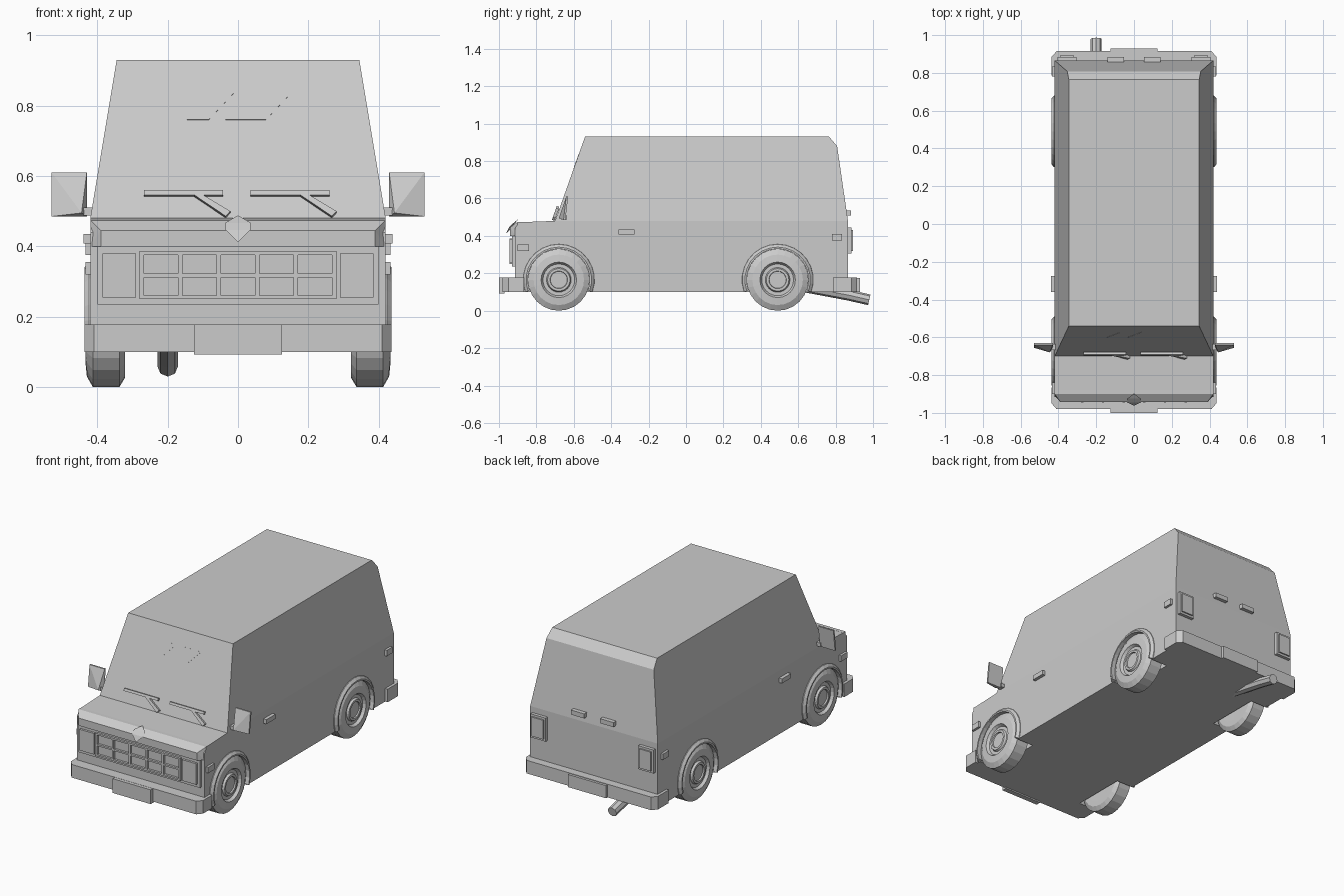
import bpy, bmesh, math
from mathutils import Vector, Matrix

if "Cube" in bpy.data.objects:
    bpy.data.objects.remove(bpy.data.objects["Cube"])


def finish(name, bm, mirror=False):
    """Turn a bmesh into an object, optionally doubled across x = 0."""
    if mirror:
        dup = bmesh.ops.duplicate(bm, geom=bm.verts[:] + bm.edges[:] + bm.faces[:])["geom"]
        for v in dup:
            if isinstance(v, bmesh.types.BMVert):
                v.co.x *= -1
    bmesh.ops.recalc_face_normals(bm, faces=bm.faces[:])
    me = bpy.data.meshes.new(name)
    bm.to_mesh(me)
    bm.free()
    ob = bpy.data.objects.new(name, me)
    bpy.context.collection.objects.link(ob)
    return ob


def hull(name, pts, mirror=False):
    bm = bmesh.new()
    for p in pts:
        bm.verts.new(p)
    bmesh.ops.convex_hull(bm, input=bm.verts[:])
    bmesh.ops.dissolve_limit(bm, angle_limit=0.01, verts=bm.verts[:], edges=bm.edges[:])
    return finish(name, bm, mirror)


def box(name, xs, ys, zs, mirror=False):
    return hull(name, [(x, y, z) for x in xs for y in ys for z in zs], mirror)


def lathe(bm, profile, cy, cz, steps, a0=0.0, a1=2 * math.pi):
    """Spin (radius, x) points about an x-parallel axis through (cy, cz)."""
    vs = [bm.verts.new((x, cy + r, cz)) for r, x in profile]
    es = [bm.edges.new(e) for e in zip(vs, vs[1:])]
    full = a1 - a0 > 6.2
    bmesh.ops.rotate(bm, verts=vs, cent=(0, cy, cz), matrix=Matrix.Rotation(a0, 3, 'X'))
    bmesh.ops.spin(bm, geom=vs + es, cent=(0, cy, cz), axis=(1, 0, 0),
                   angle=a1 - a0, steps=steps, use_merge=full)
    bmesh.ops.remove_doubles(bm, verts=bm.verts[:], dist=1e-4)


AXLES, AXLE_Z = (-0.68, 0.49), 0.165
BELT = 0.48

# Body shell: side profile extruded, then tapered above the belt line
bm = bmesh.new()
profile = [(-0.915, 0.1), (-0.915, 0.44), (-0.89, 0.473), (-0.70, BELT), (-0.54, 0.93),
           (0.765, 0.93), (0.808, 0.88), (0.866, BELT), (0.866, 0.1)]
face = bm.faces.new([bm.verts.new((-1, y, z)) for y, z in profile])
ext = bmesh.ops.extrude_face_region(bm, geom=[face], use_keep_orig=True)["geom"]
for v in ext:
    if isinstance(v, bmesh.types.BMVert):
        v.co.x = 1
bmesh.ops.bisect_plane(bm, geom=bm.verts[:] + bm.edges[:] + bm.faces[:],
                       plane_co=(0, 0, BELT), plane_no=(0, 0, 1), dist=1e-5)
for v in bm.verts:
    taper = max(0, v.co.z - BELT) / (0.93 - BELT)
    v.co.x *= 0.42 - 0.075 * taper
body = finish("body", bm)

# Wheel wells cut out of the body
bm = bmesh.new()
for y in AXLES:
    for s in (-1, 1):
        bmesh.ops.create_cone(bm, cap_ends=True, segments=24, radius1=0.178, radius2=0.178, depth=0.3,
                              matrix=Matrix.Translation((s * 0.46, y, AXLE_Z))
                              @ Matrix.Rotation(math.pi / 2, 4, 'Y'))
cutter = finish("wheel_well_cutter", bm)
cutter.hide_render = True
cutter.hide_set(True)
mod = body.modifiers.new("wheel_wells", 'BOOLEAN')
mod.operation, mod.object, mod.solver = 'DIFFERENCE', cutter, 'EXACT'

# Wheels and arch flares
tyre = [(0, .325), (.11, .322), (.14, .322), (.165, .337), (.165, .413), (.135, .43), (.095, .434),
        (.085, .418), (.066, .418), (.06, .43), (.047, .43), (.045, .422), (0, .422)]
flare = [(.193, .41), (.19, .424), (.175, .437), (.166, .437), (.166, .41), (.193, .41)]
for label, y in zip(("front", "rear"), AXLES):
    bm = bmesh.new()
    lathe(bm, tyre, y, AXLE_Z, 24)
    finish(label + "_wheels", bm, True)
    bm = bmesh.new()
    lathe(bm, flare, y, AXLE_Z, 16, math.radians(-20), math.radians(200))
    bmesh.ops.holes_fill(bm, edges=[e for e in bm.edges if e.is_boundary])
    finish(label + "_wheel_arches", bm, True)

# Hood nose lip
half = [(.42, -.88, .40), (.42, -.88, .474), (.42, -.91, .40), (.42, -.9, .474),
        (.39, -.942, .40), (.39, -.942, .445)]
hull("hood_nose", half + [(-x, y, z) for x, y, z in half])

# Grille panel, bars and headlights
box("grille_panel", (-.40, .40), (-.93, -.90), (.235, .40))
for i in range(6):
    x = -.274 + i * .1096
    box("grille_upright", (x - .006, x + .006), (-.944, -.925), (.25, .386))
for z in (.25, .312, .376):
    box("grille_crossbar", (-.28, .28), (-.943, -.925), (z, z + .01))
box("headlights", (.29, .385), (-.943, -.92), (.255, .38), True)

# Nose ornament: plain diamond lying on the slanted lip
hull("nose_ornament", [(x, y + d, z + d) for d in (0, .02) for x, y, z in
     ((0, -.962, .412), (.036, -.945, .447), (0, -.918, .468), (-.036, -.945, .447))])


# Bumpers with chamfered corners, and plates
def bumper(name, inner, outer):
    s = 1 if outer > 0 else -1
    plan = [(.436, inner), (.436, outer - s * .03), (.41, outer)]
    hull(name, [(k * x, y, z) for k in (-1, 1) for x, y in plan for z in (.1, .178)])


bumper("front_bumper", -.865, -.98)
bumper("rear_bumper", .785, .915)
box("front_plate", (-.125, .125), (-1, -.97), (.092, .177))
box("rear_plate", (-.125, .125), (.90, .93), (.1, .175))

# Side markers, door handles, rear door handles
box("front_side_markers", (.41, .434), (-.90, -.84), (.32, .355), True)
box("rear_side_markers", (.41, .434), (.78, .835), (.375, .41), True)
box("door_handles", (.41, .44), (-.36, -.275), (.408, .435), True)
box("rear_door_handles", (.053, .14), (.84, .883), (.51, .537), True)

# Tail lights: frame with raised lens
box("tail_light_frames", (.305, .405), (.85, .885), (.305, .445), True)
box("tail_light_lenses", (.317, .393), (.86, .893), (.318, .432), True)

# Door mirrors: wedge housing plus short arm
hull("mirror_housings", [(x, y, z) for x in (.43, .53) for y, z in
     ((-.645, .485), (-.63, .61), (-.655, .485), (-.64, .61))] + [(.445, -.68, .495), (.445, -.665, .53)], True)
box("mirror_arms", (.40, .44), (-.668, -.635), (.488, .51), True)


# Items lying on the windscreen, drawn in its plane as (x, z)
def on_glass(name, outline, lift, depth):
    n = Vector((0, -.45, .16)).normalized()
    base = [Vector((x, -.70 + (z - BELT) * .16 / .45, z)) for x, z in outline]
    hull(name, [p + n * d for p in base for d in (lift, lift - depth)])


for x in (-.267, .035):
    on_glass("wiper_blade", [(x, .54), (x + .225, .54), (x + .225, .554), (x, .554)], .018, .014)
    on_glass("wiper_arm", [(x + .14, .542), (x + .165, .542), (x + .245, .494), (x + .232, .48)], .018, .016)
for x0, x1 in ((-.145, -.083), (-.035, .08)):
    on_glass("glass_glint", [(x0, .76), (x1, .76), (x1 + .078, .843), (x0 + .078, .843)], .001, .002)

# Exhaust pipe
cu = bpy.data.curves.new("exhaust_pipe", 'CURVE')
cu.dimensions, cu.bevel_depth, cu.bevel_resolution, cu.use_fill_caps = '3D', .029, 2, True
path = [(-.2, .62, .13), (-.2, .87, .083), (-.2, .98, .058)]
sp = cu.splines.new('POLY')
sp.points.add(len(path) - 1)
for p, co in zip(sp.points, path):
    p.co = (*co, 1)
sp.use_smooth = False
bpy.context.collection.objects.link(bpy.data.objects.new("exhaust_pipe", cu))
